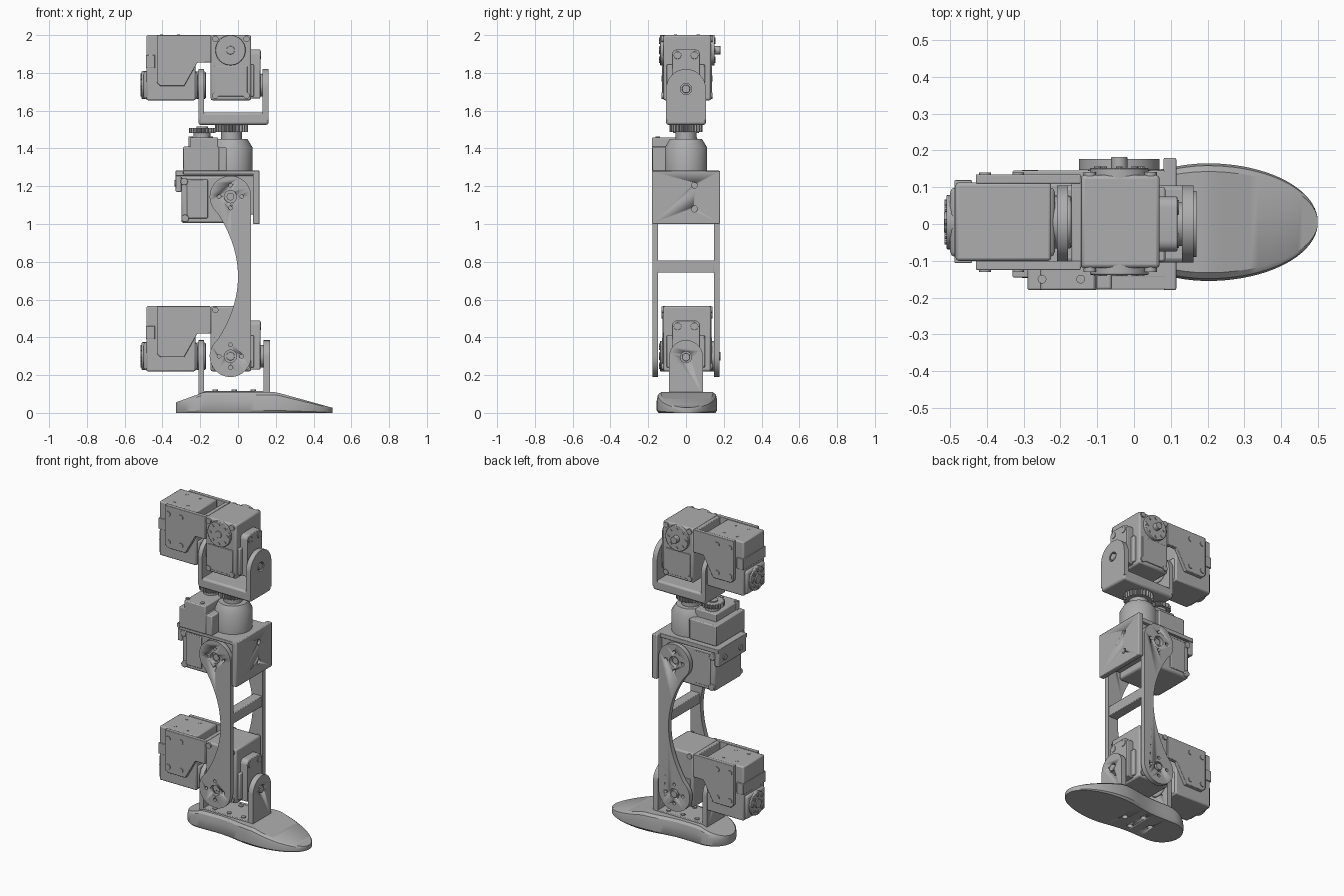
import bpy
import bmesh
from math import pi, sin, cos, sqrt, radians
from mathutils import Vector

cube = bpy.data.objects.get("Cube")
if cube:
    bpy.data.objects.remove(cube)

grey = bpy.data.materials.new("printed_grey")
grey.use_nodes = True
grey.diffuse_color = (0.42, 0.42, 0.42, 1)
grey.node_tree.nodes["Principled BSDF"].inputs["Base Color"].default_value = grey.diffuse_color


def finish(bm, name, bevel=0):
    bmesh.ops.recalc_face_normals(bm, faces=bm.faces)
    mesh = bpy.data.meshes.new(name)
    bm.to_mesh(mesh)
    bm.free()
    mesh.materials.append(grey)
    ob = bpy.data.objects.new(name, mesh)
    bpy.context.collection.objects.link(ob)
    if bevel:
        mod = ob.modifiers.new("bevel", 'BEVEL')
        mod.width, mod.segments, mod.limit_method = bevel, 2, 'ANGLE'
    bpy.ops.object.select_all(action='DESELECT')
    ob.select_set(True)
    bpy.context.view_layer.objects.active = ob
    bpy.ops.object.shade_smooth_by_angle(angle=radians(32))
    return ob


def prism(name, points, axis, lo, hi, bevel=0):
    """Extrude a profile along an axis; profiles are (y,z), (x,z) or (x,y)."""
    place = {'x': lambda p, d: (d, p[0], p[1]),
             'y': lambda p, d: (p[0], d, p[1]),
             'z': lambda p, d: (p[0], p[1], d)}[axis]
    bm = bmesh.new()
    face = bm.faces.new([bm.verts.new(place(p, lo)) for p in points])
    geo = bmesh.ops.extrude_face_region(bm, geom=[face])["geom"]
    move = Vector(place((0, 0), hi - lo))
    bmesh.ops.translate(bm, vec=move, verts=[g for g in geo if isinstance(g, bmesh.types.BMVert)])
    return finish(bm, name, bevel)


def box(name, x, y, z, bevel=0.006):
    return prism(name, [(x[0], y[0]), (x[1], y[0]), (x[1], y[1]), (x[0], y[1])], 'z', z[0], z[1], bevel)


def arc(cx, cy, r, a0, a1, n=24):
    return [(cx + r * cos(radians(a0 + (a1 - a0) * i / n)),
             cy + r * sin(radians(a0 + (a1 - a0) * i / n))) for i in range(n + 1)]


def disc(name, axis, centre, r, lo, hi, bevel=0, n=32):
    return prism(name, arc(*centre, r, 0, 360, n)[:-1], axis, lo, hi, bevel)


def cut(ob, name, axis, centre, r, lo, hi):
    tool = disc(name, axis, centre, r, lo, hi, 0, 16)
    tool.hide_render = True
    tool.hide_set(True)
    mod = ob.modifiers.new("hole", 'BOOLEAN')
    mod.operation, mod.object, mod.solver = 'DIFFERENCE', tool, 'EXACT'


def bolt_ring(name, axis, centre, r, count, lo, hi, size=0.009):
    for i in range(count):
        a = 2 * pi * i / count
        disc(name, axis, (centre[0] + r * cos(a), centre[1] + r * sin(a)), size, lo, hi, 0, 10)


def gear(name, x, r, teeth, lo, hi):
    pts = []
    for i in range(teeth * 4):
        a = 2 * pi * i / (teeth * 4)
        rr = r if i % 4 < 2 else r * 0.86
        pts.append((x + rr * cos(a), rr * sin(a)))
    prism(name, pts, 'z', lo, hi)


def tab(name, lo, hi, half, base, pivot):
    """Upright plate with a round top and a pivot hole."""
    plate = prism(name, [(-half, base)] + [(half, base)] + arc(0, pivot, half, 0, 180), 'x', lo, hi)
    cut(plate, name + "_cutter", 'x', (0, pivot), 0.03, lo - 0.01, hi + 0.01)
    disc(name + "_screw", 'x', (0, pivot), 0.022, lo, hi, 0.003, 16)


# Foot lofted from cross-sections along its length
def foot():
    bm = bmesh.new()
    rings = []
    for i in range(1, 48):
        x = 0.085 - 0.415 * cos(pi * i / 48)
        if x > 0.2:
            w = 0.16 * sqrt(1 - ((x - 0.2) / 0.3) ** 2)
        elif x < -0.2:
            w = 0.132 * sqrt(1 - ((x + 0.2) / 0.13) ** 2)
        else:
            w = 0.146 + 0.014 * sin(pi * x / 0.4) - 0.014 * cos(pi * x / 0.4) ** 2
        h = min(0.11, 0.11 - 0.083 * (x - 0.2) / 0.3, 0.11 + 0.055 * (x + 0.18) / 0.15)
        sec = [(-0.94, 0), (-1, 0.12), (-1, 0.6), (-0.96, 0.87), (-0.86, 1)]
        sec += [(-a, b) for a, b in reversed(sec)]
        rings.append([bm.verts.new((x, 0.005 + a * w, b * h)) for a, b in sec])
    for a, b in zip(rings, rings[1:]):
        for k in range(len(a)):
            j = (k + 1) % len(a)
            bm.faces.new((a[k], a[j], b[j], b[k]))
    bm.faces.new(rings[0])
    bm.faces.new(rings[-1])
    return finish(bm, "foot")


sole = foot()
for hx, hy in ((-0.12, 0), (0.07, 0), (-0.02, 0.06), (-0.02, -0.06)):
    cut(sole, "sole_hole_cutter", 'z', (hx, hy), 0.018, -0.02, 0.04)


# One pair of crossed servos riding in a U bracket; z0 is the underside
def servo_pair(label, z0, horn_z):
    top, pivot = z0 + 0.345, z0 + 0.08
    # side servo with its horns
    box(label + "_side_servo", (-0.485, -0.225), (-0.1, 0.113), (z0, top), 0.008)
    box(label + "_servo_foot", (-0.5, -0.215), (-0.09, 0.1), (z0 + 0.005, z0 + 0.155), 0.015)
    disc(label + "_outer_horn", 'x', (0.005, pivot), 0.074, -0.51, -0.48, 0.004)
    disc(label + "_outer_hub", 'x', (0.005, pivot), 0.028, -0.517, -0.5)
    bolt_ring(label + "_horn_bolt", 'x', (0.005, pivot), 0.052, 8, -0.515, -0.5)
    disc(label + "_inner_horn", 'x', (0.005, pivot), 0.072, -0.225, -0.17, 0.006)
    box(label + "_cable_socket", (-0.488, -0.44), (-0.106, 0.119), (z0 + 0.17, z0 + 0.24), 0.003)
    # cheek plates joining the side servo to the main servo
    cheek = [(-0.43, top), (-0.145, top), (-0.145, z0 + 0.2), (-0.215, z0 + 0.2),
             (-0.285, z0 + 0.075), (-0.41, z0 + 0.075), (-0.43, z0 + 0.095)]
    for y in (-0.125, 0.11):
        prism(label + "_cheek_plate", cheek, 'y', y, y + 0.025, 0.003)
        face = y if y < 0 else y + 0.025
        for sx in (-0.405, -0.315):
            for sz in (0.115, 0.295):
                disc(label + "_cheek_screw", 'y', (sx, z0 + sz), 0.016, face - 0.005, face + 0.005, 0, 12)
    box(label + "_cheek_web", (-0.17, -0.143), (-0.12, 0.13), (z0 + 0.2, top - 0.002), 0.004)
    for sx in (-0.405, -0.315):
        for sy in (-0.055, 0.065):
            disc(label + "_top_screw", 'z', (sx, sy), 0.009, top, top + 0.002, 0, 10)
    # main servo
    box(label + "_main_servo", (-0.145, 0.07), (-0.12, 0.133), (z0, top), 0.01)
    box(label + "_servo_cover", (-0.125, 0.05), (-0.126, 0.138), (z0 + 0.02, z0 + 0.18), 0.003)
    for sx in (-0.12, 0.045):
        for sz in (0.025, 0.325):
            disc(label + "_servo_screw", 'y', (sx, z0 + sz), 0.017, -0.13, 0.141, 0, 12)
    disc(label + "_main_horn", 'y', (-0.04, horn_z), 0.08, -0.138, 0.152, 0.003)
    disc(label + "_main_hub", 'y', (-0.04, horn_z), 0.022, -0.142, 0.182, 0.002)
    bolt_ring(label + "_main_bolt", 'y', (-0.04, horn_z), 0.06, 8, -0.142, 0.156)
    # bearing carrier on the far side
    carrier = [(-0.075, z0 + 0.01), (0.075, z0 + 0.01)] + arc(0.045, z0 + 0.24, 0.03, 0, 90, 6) \
        + arc(-0.045, z0 + 0.24, 0.03, 90, 180, 6)
    prism(label + "_bearing_carrier", carrier, 'x', 0.065, 0.118, 0.004)
    box(label + "_carrier_step", (0.06, 0.085), (-0.102, 0.1), (z0 + 0.02, z0 + 0.19))
    for sy in (-0.045, 0.045):
        disc(label + "_carrier_screw", 'x', (sy, z0 + 0.238), 0.02, 0.11, 0.122, 0.002, 16)
    disc(label + "_bearing", 'x', (0, pivot), 0.06, 0.11, 0.137)


servo_pair("ankle", 0.22, 0.30)
servo_pair("hip", 1.655, 1.92)

# Ankle bracket on the foot
tab("ankle_bracket_inner", 0.135, 0.17, 0.09, 0.09, 0.295)
tab("ankle_bracket_outer", -0.21, -0.18, 0.09, 0.08, 0.295)
box("ankle_bracket_base", (-0.21, 0.17), (-0.09, 0.09), (0.085, 0.117), 0.004)
for bx in (-0.12, -0.02, 0.08):
    disc("base_screw", 'z', (bx, -0.06), 0.014, 0.11, 0.123, 0, 12)
    disc("base_screw", 'z', (bx, 0.06), 0.014, 0.11, 0.123, 0, 12)

# Hip bracket above the yaw gear
tab("hip_bracket_inner", 0.13, 0.162, 0.105, 1.55, 1.715)
tab("hip_bracket_outer", -0.21, -0.18, 0.105, 1.55, 1.715)
box("hip_bracket_base", (-0.21, 0.162), (-0.105, 0.105), (1.525, 1.59), 0.012)

# Curved leg links on both sides, tied by a crossbar
waist = [(-0.125 * (z / 0.36) ** 2, 0.7225 + z) for z in [0.33 - 0.66 * i / 24 for i in range(25)]]
outline = arc(-0.04, 1.145, 0.11, 0, 220) + waist + arc(-0.04, 0.30, 0.11, 140, 360)
for y in (-0.177, 0.147):
    link = prism("leg_link", outline, 'y', y, y + 0.03)
    for pz in (0.30, 1.145):
        cut(link, "link_hub_cutter", 'y', (-0.04, pz), 0.033, y - 0.02, y + 0.05)
        for k in range(4):
            a = k * pi / 2
            cut(link, "link_bolt_cutter", 'y', (-0.04 + 0.06 * cos(a), pz + 0.06 * sin(a)),
                0.01, y - 0.02, y + 0.05)
box("link_crossbar", (0.005, 0.068), (-0.15, 0.15), (0.742, 0.808), 0.004)

# Knee servo in its angled bracket
box("knee_servo", (-0.3, 0.0), (-0.135, 0.137), (1.005, 1.255), 0.012)
box("knee_servo_rear", (-0.02, 0.085), (-0.13, 0.13), (1.05, 1.255))
box("knee_servo_cover", (-0.27, -0.16), (-0.143, 0.143), (1.03, 1.235), 0.004)
disc("knee_horn", 'y', (-0.04, 1.145), 0.085, -0.15, 0.15)
disc("knee_hub", 'y', (-0.04, 1.145), 0.02, -0.165, 0.165)
for sx, sz in ((-0.285, 1.225), (-0.28, 1.03)):
    disc("knee_screw", 'y', (sx, sz), 0.02, -0.147, 0.147, 0.003, 14)
bracket = box("knee_bracket_plate", (0.08, 0.115), (-0.18, 0.18), (1.0, 1.282), 0.005)
for by, bz in ((0.045, 1.08), (0.045, 1.205)):
    cut(bracket, "bracket_hole_cutter", 'x', (by, bz), 0.016, 0.1, 0.13)
box("knee_bracket_top", (-0.33, 0.1), (-0.145, 0.145), (1.255, 1.282), 0.003)
box("knee_bracket_front_lip", (-0.29, 0.1), (-0.178, -0.14), (1.262, 1.282), 0.003)
box("knee_bracket_end", (-0.33, -0.298), (-0.14, 0.14), (1.17, 1.28), 0.005)
for sy in (-0.08, 0.08):
    disc("end_screw", 'x', (sy, 1.215), 0.018, -0.336, -0.32, 0, 14)

# Yaw servo, bearing housing and gears
box("yaw_servo_flange", (-0.29, -0.1), (-0.18, 0.11), (1.28, 1.41), 0.006)
box("yaw_servo", (-0.255, -0.105), (-0.18, 0.06), (1.28, 1.458), 0.006)
box("yaw_servo_mount", (-0.12, -0.06), (-0.178, 0.1), (1.28, 1.405), 0.006)
for sx in (-0.25, -0.145):
    disc("yaw_screw", 'z', (sx, -0.15), 0.012, 1.4, 1.464, 0, 12)
half = [(0, 1.28), (0.112, 1.28), (0.112, 1.405), (0.085, 1.45), (0, 1.45)]
bm = bmesh.new()
verts = [bm.verts.new((-0.035 + r, 0, z)) for r, z in half]
edges = [bm.edges.new(pair) for pair in zip(verts, verts[1:])]
bmesh.ops.spin(bm, geom=verts + edges, cent=(-0.035, 0, 0), axis=(0, 0, 1), angle=2 * pi, steps=40)
bmesh.ops.remove_doubles(bm, verts=bm.verts, dist=0.0005)
finish(bm, "bearing_housing")
disc("yaw_shaft", 'z', (-0.035, 0), 0.055, 1.44, 1.53)
gear("yaw_gear", -0.035, 0.088, 28, 1.488, 1.525)
disc("drive_shaft", 'z', (-0.19, 0), 0.045, 1.45, 1.49)
gear("drive_gear", -0.19, 0.07, 22, 1.482, 1.508)
disc("drive_gear_hub", 'z', (-0.19, 0), 0.03, 1.5, 1.515)
